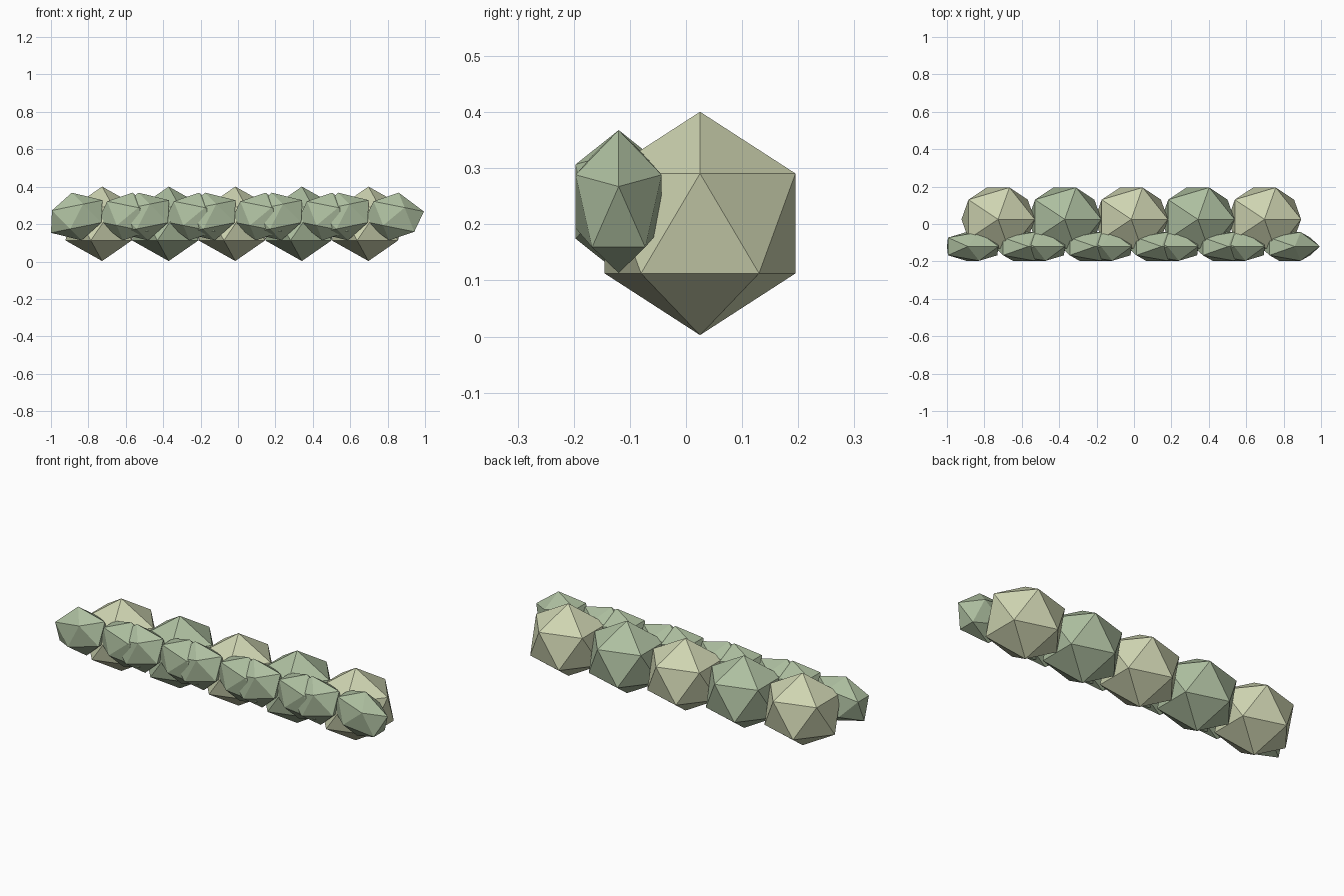
import bpy

if "Cube" in bpy.data.objects:
    bpy.data.objects.remove(bpy.data.objects["Cube"])


def material(name, color):
    m = bpy.data.materials.new(name)
    m.diffuse_color = (*color, 1)
    m.use_nodes = True
    m.node_tree.nodes["Principled BSDF"].inputs["Base Color"].default_value = m.diffuse_color
    return m


pale = material("pale_leaf", (0.62, 0.66, 0.44))
green = material("green_leaf", (0.42, 0.52, 0.35))


def clump(name, location, radii, tilt, mat):
    """Faceted 20-sided foliage clump, tilted about the y axis."""
    bpy.ops.mesh.primitive_ico_sphere_add(subdivisions=1, radius=1, location=location)
    ob = bpy.context.object
    ob.name = name
    ob.scale = radii
    ob.rotation_euler = (0, tilt, 0)
    ob.data.materials.append(mat)
    return ob


for i in range(5):
    x = -0.0145 + (i - 2) * 0.356
    # Main bush, alternating colours along the hedge
    clump(f"bush_{i + 1}", (x, 0.025, 0.2015), (0.219, 0.2, 0.199), 0,
          green if i % 2 else pale)
    # Two flattened leaf clumps on the front of each bush
    for side, label in ((-1, "left"), (1, "right")):
        clump(f"front_leaf_clump_{i + 1}_{label}", (x + side * 0.136, -0.12, 0.2405),
              (0.17, 0.09, 0.13), side * 0.2, green)
